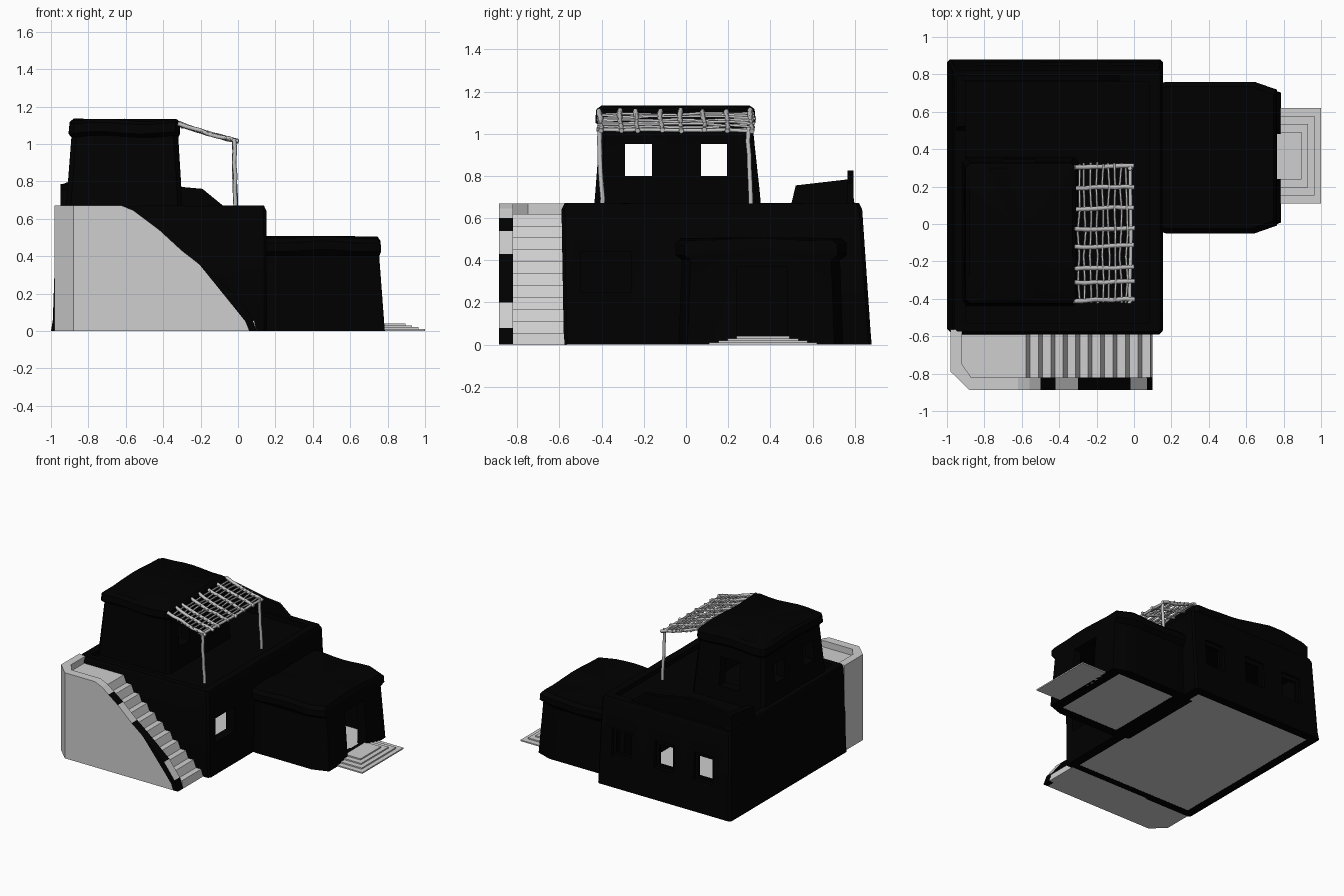
import bpy, bmesh, math, random
from mathutils import Vector

random.seed(4)
if "Cube" in bpy.data.objects:
    bpy.data.objects.remove(bpy.data.objects["Cube"], do_unlink=True)


def material(name, value):
    m = bpy.data.materials.new(name)
    m.use_nodes = True
    col = (value, value, value, 1)
    m.diffuse_color = col
    m.node_tree.nodes["Principled BSDF"].inputs["Base Color"].default_value = col
    return m


BLACK = material("black_plaster", 0.0)
STONE = material("pale_stone", 0.62)
WOOD = material("grey_wood", 0.55)


def activate(ob):
    bpy.ops.object.select_all(action='DESELECT')
    ob.select_set(True)
    bpy.context.view_layer.objects.active = ob


def finish(name, bm, mat, smooth=False):
    bmesh.ops.recalc_face_normals(bm, faces=bm.faces)
    me = bpy.data.meshes.new(name)
    bm.to_mesh(me)
    bm.free()
    ob = bpy.data.objects.new(name, me)
    bpy.context.collection.objects.link(ob)
    me.materials.append(mat)
    if smooth:
        activate(ob)
        bpy.ops.object.shade_smooth_by_angle(angle=math.radians(35))
    return ob


def prism(name, pts, axis, lo, hi, mat):
    """Extrude a 2D outline along x, y or z."""
    bm = bmesh.new()

    def place(p, d):
        return {'x': (d, p[0], p[1]), 'y': (p[0], d, p[1]), 'z': (p[0], p[1], d)}[axis]
    a = [bm.verts.new(place(p, lo)) for p in pts]
    b = [bm.verts.new(place(p, hi)) for p in pts]
    bm.faces.new(a)
    bm.faces.new(b[::-1])
    for i in range(len(pts)):
        j = (i + 1) % len(pts)
        bm.faces.new((a[i], a[j], b[j], b[i]))
    return finish(name, bm, mat)


def box(name, x, y, z, mat):
    return prism(name, [(x[0], y[0]), (x[1], y[0]), (x[1], y[1]), (x[0], y[1])], 'z', *z, mat)


def adobe(name, rings, cham, wobble, dome):
    """Loft chamfered rectangles (z, x0, x1, y0, y1); the upper rings undulate."""
    bm = bmesh.new()
    loops = []
    cx, cy = cham
    for k, (z, x0, x1, y0, y1) in enumerate(rings):
        corners = [(x0 + cx, y0), (x1 - cx, y0), (x1, y0 + cy), (x1, y1 - cy),
                   (x1 - cx, y1), (x0 + cx, y1), (x0, y1 - cy), (x0, y0 + cy)]
        loop = []
        for i, c in enumerate(corners):
            d = corners[(i + 1) % 8]
            n = 6 if i % 2 == 0 else 1
            for s in range(n):
                x, y = (c[0] + (d[0] - c[0]) * s / n, c[1] + (d[1] - c[1]) * s / n)
                dz = wobble * math.sin(14 * x - 11 * y + 1) if k >= 2 else 0
                loop.append(bm.verts.new((x, y, z + dz)))
        loops.append(loop)
    n = len(loops[0])
    for a, b in zip(loops, loops[1:]):
        for i in range(n):
            bm.faces.new((a[i], a[(i + 1) % n], b[(i + 1) % n], b[i]))
    bm.faces.new(loops[0][::-1])
    top = loops[-1]
    mid = sum((v.co for v in top), Vector()) / n
    mid.z += dome
    tip = bm.verts.new(mid)
    for i in range(n):
        bm.faces.new((top[i], top[(i + 1) % n], tip))
    return finish(name, bm, BLACK, True)


def carve(ob, boxes):
    """Cut rooms and openings out of a solid."""
    for b in boxes:
        c = box("cutter", *b, BLACK)
        c.hide_render = True
        activate(ob)
        m = ob.modifiers.new("cut", 'BOOLEAN')
        m.operation = 'DIFFERENCE'
        m.solver = 'EXACT'
        m.object = c
        bpy.ops.object.modifier_apply(modifier=m.name)
        bpy.data.objects.remove(c, do_unlink=True)


# Ground floor house with a sunken roof terrace and stepped window reveals
house = adobe("main_house", [
    (0, -1, 0.155, -0.575, 0.88), (0.06, -0.99, 0.155, -0.58, 0.875),
    (0.64, -0.97, 0.152, -0.59, 0.835), (0.67, -0.96, 0.138, -0.575, 0.82)],
    (0.015, 0.015), 0.002, 0)
back_windows = (-0.75, -0.41, -0.04)
carve(house, [((-0.93, 0.08), (-0.51, 0.81), (-0.1, 0.57)),
              ((-0.90, 0.08), (-0.53, 0.76), (0.635, 0.9)),
              ((0.0, 0.3), (-0.5, -0.26), (0.25, 0.44))]
      + [((x - 0.06, x + 0.06), (0.7, 1), (0.26, 0.42)) for x in back_windows]
      + [((x - 0.085, x + 0.085), (0.83, 1), (0.24, 0.45)) for x in back_windows])
box("main_floor", (-0.94, 0.09), (-0.52, 0.82), (0.001, 0.02), STONE)

# Raised parapet around the back corner of the roof
prism("back_parapet", [(-0.95, 0.6), (-0.06, 0.6), (-0.08, 0.67), (-0.19, 0.76), (-0.3, 0.77),
                       (-0.6, 0.825), (-0.72, 0.825), (-0.9, 0.80), (-0.95, 0.78)],
      'y', 0.765, 0.795, BLACK)
prism("side_parapet", [(0.5, 0.6), (0.5, 0.67), (0.52, 0.755), (0.78, 0.785), (0.81, 0.6)],
      'x', -0.95, -0.9, BLACK)

# Upper room with its overhanging cap
upper = adobe("upper_room", [
    (0.6, -0.925, -0.295, -0.44, 0.36), (0.72, -0.915, -0.30, -0.43, 0.35),
    (1.04, -0.89, -0.32, -0.405, 0.315), (1.06, -0.905, -0.31, -0.43, 0.33),
    (1.11, -0.90, -0.31, -0.425, 0.325), (1.128, -0.88, -0.33, -0.40, 0.30)],
    (0.025, 0.025), 0.007, 0.007)
carve(upper, [((-0.83, -0.38), (-0.35, 0.27), (0.7, 1.0)),
              ((-1, -0.2), (-0.29, -0.16), (0.8, 0.95)),
              ((-1, -0.2), (0.07, 0.195), (0.8, 0.95)),
              ((-0.7, -0.53), (0.2, 0.5), (0.74, 0.96))])

# Side annex with a doorway
annex = adobe("annex", [
    (0, 0.05, 0.785, -0.035, 0.745), (0.40, 0.05, 0.755, -0.02, 0.73),
    (0.43, 0.05, 0.765, -0.05, 0.76), (0.475, 0.05, 0.762, -0.05, 0.76),
    (0.50, 0.05, 0.745, -0.025, 0.735)], (0.12, 0.042), 0.006, 0.008)
carve(annex, [((0.2, 0.70), (0.04, 0.67), (-0.1, 0.4)),
              ((0.6, 0.9), (0.24, 0.48), (0.02, 0.37))])
box("annex_floor", (0.19, 0.71), (0.03, 0.68), (0.001, 0.02), STONE)

# Low stepped doorstep
for i in range(4):
    box("doorstep_%d" % (i + 1), (0.76, 1 - 0.035 * i), (0.11 + 0.043 * i, 0.62 - 0.043 * i),
        (0.01 * i, 0.01 * (i + 1)), STONE)

# Outside stair: landing, rim and steps with raked risers
OUT, INN, HOUSE = -0.887, -0.82, -0.565
prism("stair_landing", [(-0.92, HOUSE), (-0.92, -0.75), (-0.87, INN), (-0.59, INN),
                        (-0.59, HOUSE)], 'z', 0, 0.62, STONE)
prism("landing_rim", [(-0.98, HOUSE), (-0.98, -0.79), (-0.88, OUT), (-0.85, OUT),
                      (-0.85, INN), (-0.87, INN), (-0.92, -0.75), (-0.92, HOUSE)],
      'z', 0, 0.67, STONE)
steps = [(-0.59, 0), (-0.59, 0.62)]
for i in range(11):
    x = -0.578 + 0.0665 * i
    steps += [(x, 0.62 - 0.0564 * i), (min(x + 0.022, 0.1), 0.62 - 0.0564 * (i + 1))]
prism("stair_steps", steps, 'y', INN, HOUSE, STONE)

# Sloping outer wall with patched coping, and its dark lower kerb
wall = prism("stair_outer_wall", [
    (-0.85, 0), (0.06, 0), (0.04, 0.05), (-0.02, 0.125), (-0.21, 0.36), (-0.3, 0.43),
    (-0.42, 0.54), (-0.5, 0.60), (-0.56, 0.645), (-0.62, 0.67), (-0.85, 0.67)],
    'y', OUT, INN, STONE)
kerb = prism("stair_wall_kerb", [
    (0.06, 0), (0.1, 0), (0.07, 0.08), (-0.02, 0.2), (-0.21, 0.36), (-0.02, 0.125),
    (0.04, 0.05)], 'y', OUT, INN, BLACK)
for ob, other, spans in ((wall, BLACK, ((-0.5, -0.42),)), (kerb, STONE, ((-0.02, 0.07),))):
    ob.data.materials.append(other)
    for f in ob.data.polygons:
        if f.normal.z > 0.1 and any(a < f.center.x < b for a, b in spans):
            f.material_index = 1
for f in wall.data.polygons:
    if f.normal.z > 0.1 and -0.3 < f.center.x < -0.21:
        f.material_index = 1


# Crooked pole pergola
def poles(name, lines, radius, wander, sag=0):
    cu = bpy.data.curves.new(name, 'CURVE')
    cu.dimensions = '3D'
    cu.bevel_depth = radius
    cu.bevel_resolution = 1
    cu.use_fill_caps = True
    for a, b in lines:
        a, b = Vector(a), Vector(b)
        sp = cu.splines.new('POLY')
        sp.points.add(6)
        for i, p in enumerate(sp.points):
            t = i / 6
            j = Vector([random.uniform(-wander, wander) for _ in range(3)])
            j.z -= sag * math.sin(math.pi * t)
            p.co = (*(a.lerp(b, t) + j), 1)
    ob = bpy.data.objects.new(name, cu)
    bpy.context.collection.objects.link(ob)
    cu.materials.append(WOOD)
    activate(ob)
    bpy.ops.object.convert(target='MESH')


ys = (-0.405, -0.31, -0.235, -0.12, -0.025, 0.085, 0.195, 0.305)
poles("pergola_rafters", [((-0.32, y - 0.004, 1.11), (0, y + 0.004, 1.015)) for y in ys],
      0.0125, 0.004, 0.006)
lath_xs = [-0.295 + 0.032 * i for i in range(9)]
poles("pergola_laths", [((x, -0.42, 1.015 - 0.27 * x), (x, 0.325, 1.015 - 0.27 * x))
                        for x in lath_xs], 0.0065, 0.006)
poles("pergola_beam", [((-0.02, -0.42, 1.015), (-0.02, 0.32, 1.015))], 0.01, 0.005)
poles("pergola_posts", [((-0.015, -0.395, 0.63), (-0.02, -0.41, 1.03)),
                        ((-0.015, 0.305, 0.63), (-0.02, 0.295, 1.03))], 0.012, 0.004)
